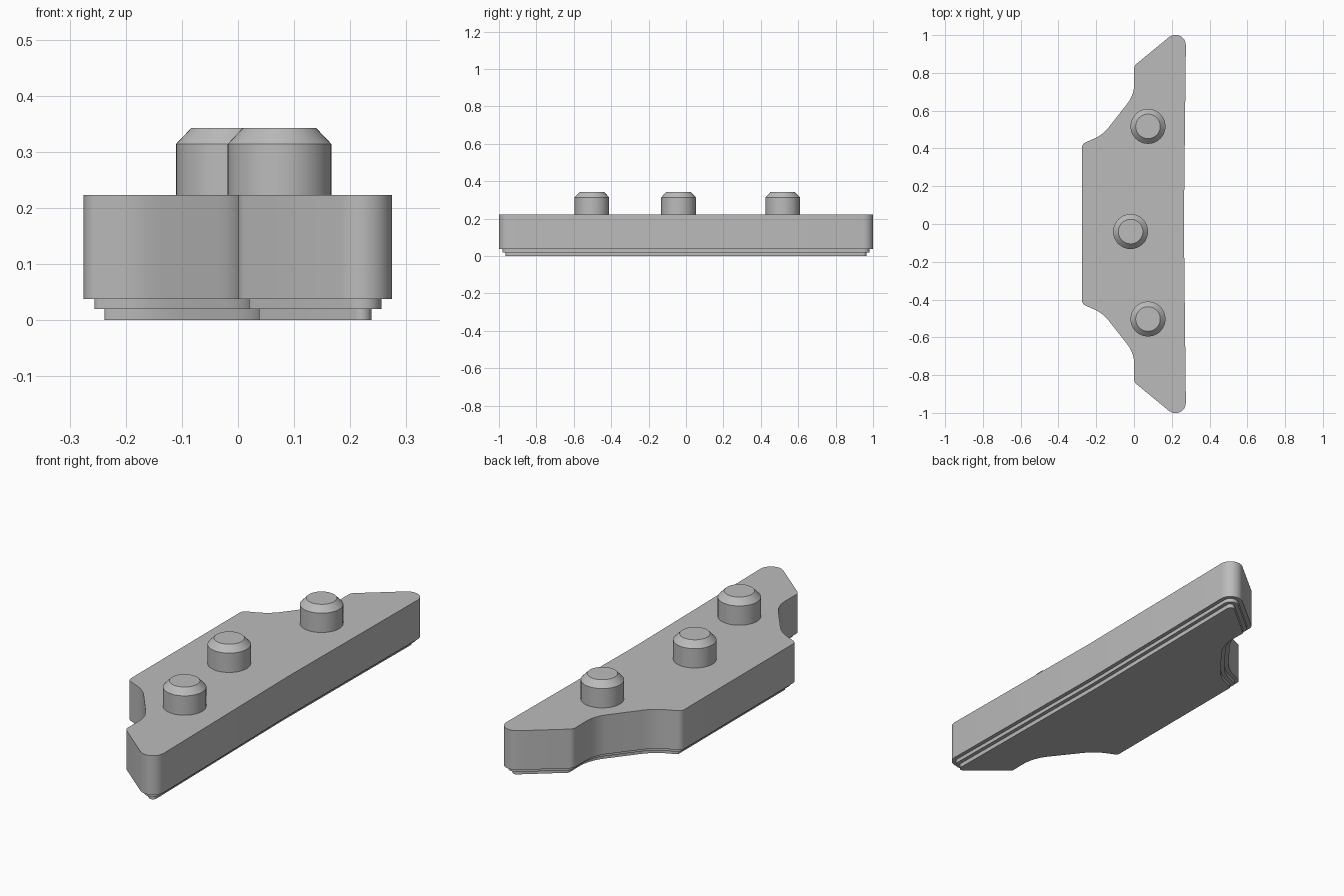
import bpy, bmesh, math
from mathutils import Vector

cube = bpy.data.objects.get("Cube")
if cube:
    bpy.data.objects.remove(cube, do_unlink=True)

grey = bpy.data.materials.new("plain grey")
grey.use_nodes = True
grey.diffuse_color = (0.5, 0.5, 0.5, 1)
grey.node_tree.nodes["Principled BSDF"].inputs["Base Color"].default_value = (0.5, 0.5, 0.5, 1)


def loft(name, rings):
    """Skin a stack of equal-length rings, cap both ends and shade smooth."""
    bm = bmesh.new()
    loops = [[bm.verts.new(p) for p in ring] for ring in rings]
    n = len(loops[0])
    for a, b in zip(loops, loops[1:]):
        for i in range(n):
            j = (i + 1) % n
            bm.faces.new((a[i], a[j], b[j], b[i]))
    bm.faces.new(loops[0][::-1])
    bm.faces.new(loops[-1])
    mesh = bpy.data.meshes.new(name)
    bm.to_mesh(mesh)
    bm.free()
    mesh.materials.append(grey)
    obj = bpy.data.objects.new(name, mesh)
    bpy.context.collection.objects.link(obj)
    bpy.ops.object.select_all(action="DESELECT")
    obj.select_set(True)
    bpy.context.view_layer.objects.active = obj
    bpy.ops.object.shade_smooth_by_angle(angle=math.radians(30))
    return obj


def outline(corners, inset, z, segments=8):
    """Inset a counter-clockwise polygon and fillet each (x, y, radius) corner."""
    ring = []
    for i, (x, y, r) in enumerate(corners):
        p = Vector((x, y))
        u = (p - Vector(corners[i - 1][:2])).normalized()
        v = (Vector(corners[(i + 1) % len(corners)][:2]) - p).normalized()
        bisector = (Vector((-u.y, u.x)) + Vector((-v.y, v.x))).normalized()
        cos_half = bisector.dot(Vector((-u.y, u.x)))
        p = p + bisector * inset / cos_half
        turn = u.cross(v)
        if r == 0:
            ring.append((p.x, p.y, z))
            continue
        side = 1 if turn > 0 else -1
        r = max(r - side * inset, 0.008)
        centre = p + bisector * side * r / cos_half
        start = Vector((u.y, -u.x)) * side * r
        sweep = math.atan2(turn, u.dot(v))
        for k in range(segments + 1):
            a = sweep * k / segments
            c, s = math.cos(a), math.sin(a)
            ring.append((centre.x + start.x * c - start.y * s,
                         centre.y + start.x * s + start.y * c, z))
    return ring


# Wing-shaped plate: back half of the outline, mirrored to the front
half = [(0.276, 1.064, 0.055), (0.0, 0.837, 0.035), (0.002, 0.685, 0.17),
        (-0.165, 0.472, 0.2), (-0.275, 0.424, 0.03)]
corners = [(0.264, 0, 0)] + half + [(x, -y, r) for x, y, r in reversed(half)]

# Stepped underside, then the full-width side wall
steps = [(0.037, 0), (0.037, 0.02), (0.019, 0.02),
         (0.019, 0.038), (0, 0.038), (0, 0.223)]
loft("plate", [outline(corners, inset, z) for inset, z in steps])

# Chamfered pegs standing on the plate
peg_profile = [(0.0925, 0.223), (0.0925, 0.314), (0.065, 0.343)]
pegs = {"front_peg": (0.074, -0.503), "middle_peg": (-0.018, -0.04),
        "back_peg": (0.074, 0.517)}
for name, (px, py) in pegs.items():
    angles = [math.tau * i / 48 for i in range(48)]
    loft(name, [[(px + r * math.cos(a), py + r * math.sin(a), z) for a in angles]
                for r, z in peg_profile])
